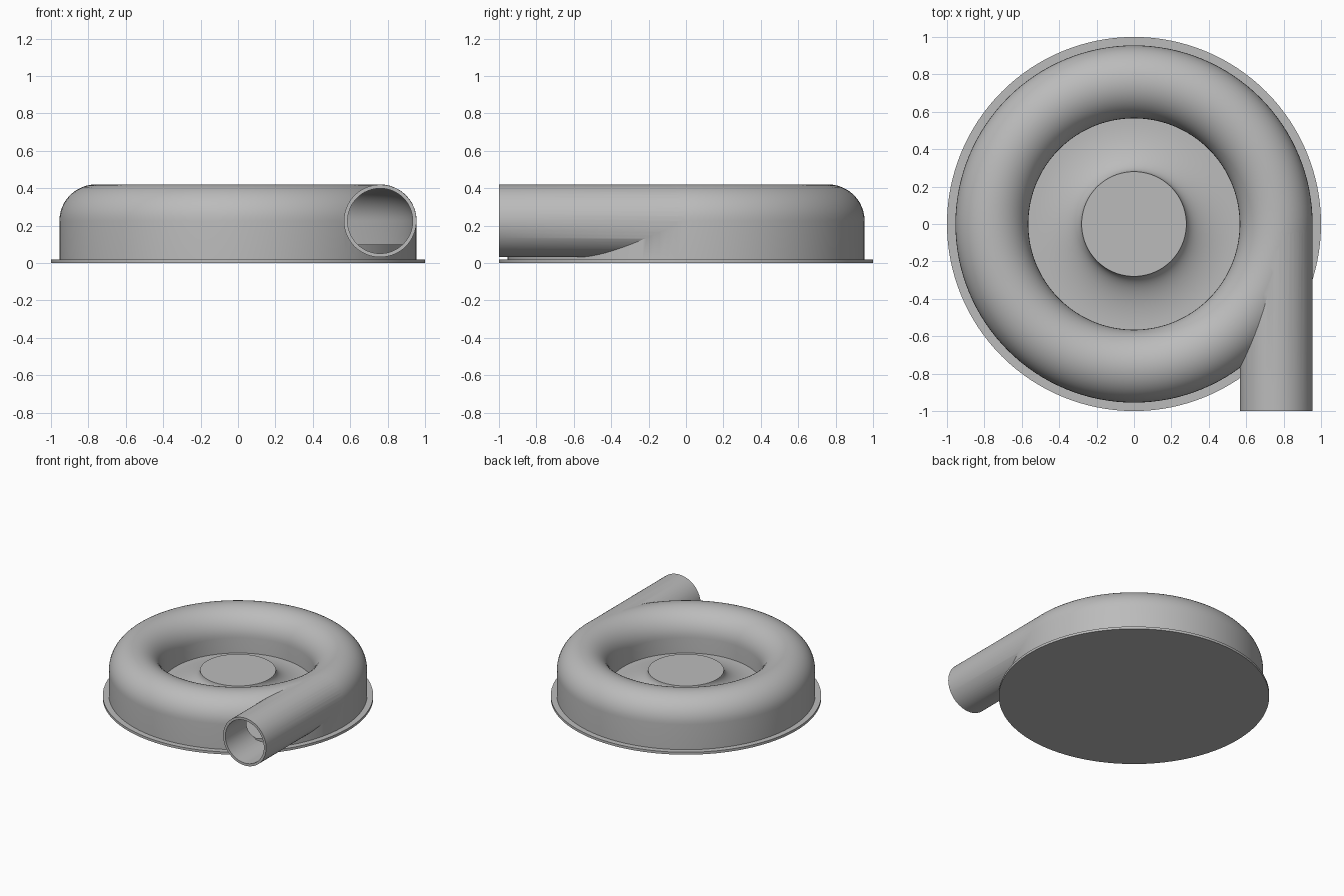
import bpy
import bmesh
from math import sin, cos, pi, radians
from mathutils import Matrix, Vector

cube = bpy.data.objects.get("Cube")
if cube:
    bpy.data.objects.remove(cube, do_unlink=True)

# Single flat grey
grey = bpy.data.materials.new("plain_grey")
grey.use_nodes = True
COLOUR = (0.5, 0.5, 0.5, 1)
grey.diffuse_color = COLOUR
grey.node_tree.nodes["Principled BSDF"].inputs["Base Color"].default_value = COLOUR

SEGMENTS = 128
TUBE_X, TUBE_Z = 0.76, 0.225    # centre of the tube section
TUBE_R, WALL = 0.195, 0.02
FLOOR_Z, HUB_R = 0.1, 0.28


def finish(name, bm):
    bmesh.ops.remove_doubles(bm, verts=bm.verts, dist=0.00001)
    bmesh.ops.recalc_face_normals(bm, faces=bm.faces)
    mesh = bpy.data.meshes.new(name)
    bm.to_mesh(mesh)
    bm.free()
    mesh.materials.append(grey)
    obj = bpy.data.objects.new(name, mesh)
    bpy.context.collection.objects.link(obj)
    return obj


def select_only(obj):
    bpy.ops.object.select_all(action="DESELECT")
    obj.select_set(True)
    bpy.context.view_layer.objects.active = obj


def revolve(name, profile, closed):
    """Turn an (r, z) profile about the z axis."""
    bm = bmesh.new()
    verts = [bm.verts.new((r, 0, z)) for r, z in profile]
    edges = [bm.edges.new(pair) for pair in zip(verts, verts[1:])]
    if closed:
        edges.append(bm.edges.new((verts[-1], verts[0])))
    bmesh.ops.spin(bm, geom=verts + edges, cent=(0, 0, 0), axis=(0, 0, 1),
                   angle=2 * pi, steps=SEGMENTS, use_merge=True)
    return finish(name, bm)


def arch(radius, bottom):
    """Ring section: straight sides under a half-round roof."""
    roof = [(TUBE_X - radius * cos(pi * i / 24), TUBE_Z + radius * sin(pi * i / 24))
            for i in range(25)]
    return [(TUBE_X - radius, bottom)] + roof + [(TUBE_X + radius, bottom)]


def pipe(name, radius, front):
    """Cylinder along y that ends where it is tangent to the ring."""
    bm = bmesh.new()
    place = Matrix.Translation(Vector((TUBE_X, front / 2, TUBE_Z)))
    bmesh.ops.create_cone(bm, cap_ends=True, segments=64, radius1=radius, radius2=radius,
                          depth=-front, matrix=place @ Matrix.Rotation(pi / 2, 4, "X"))
    return finish(name, bm)


def boolean(target, tool, operation):
    mod = target.modifiers.new(operation.lower(), "BOOLEAN")
    mod.operation = operation
    mod.solver = "EXACT"
    mod.object = tool
    select_only(target)
    bpy.ops.object.modifier_apply(modifier=mod.name)
    bpy.data.objects.remove(tool, do_unlink=True)


# Base plate with rim, raised floor and flared hub
flare = [(0.55 - 0.27 * cos(pi / 2 * i / 16), TUBE_Z - (TUBE_Z - FLOOR_Z) * sin(pi / 2 * i / 16))
         for i in range(17)]
base = revolve("base_plate_and_hub",
               [(0, TUBE_Z)] + flare + [(0.945, FLOOR_Z), (0.945, 0.02), (1, 0.02), (1, 0), (0, 0)],
               closed=False)

# Hollow ring housing with its tangential outlet pipe
housing = revolve("housing_and_outlet", arch(TUBE_R, 0.015), closed=True)
boolean(housing, pipe("outlet_outer", TUBE_R - 0.001, -1.0), "UNION")
boolean(housing, revolve("ring_cavity", arch(TUBE_R - WALL, -0.05), closed=True), "DIFFERENCE")
boolean(housing, pipe("outlet_bore", TUBE_R - WALL - 0.001, -1.1), "DIFFERENCE")

for obj in (base, housing):
    select_only(obj)
    bpy.ops.object.shade_smooth_by_angle(angle=radians(30))
